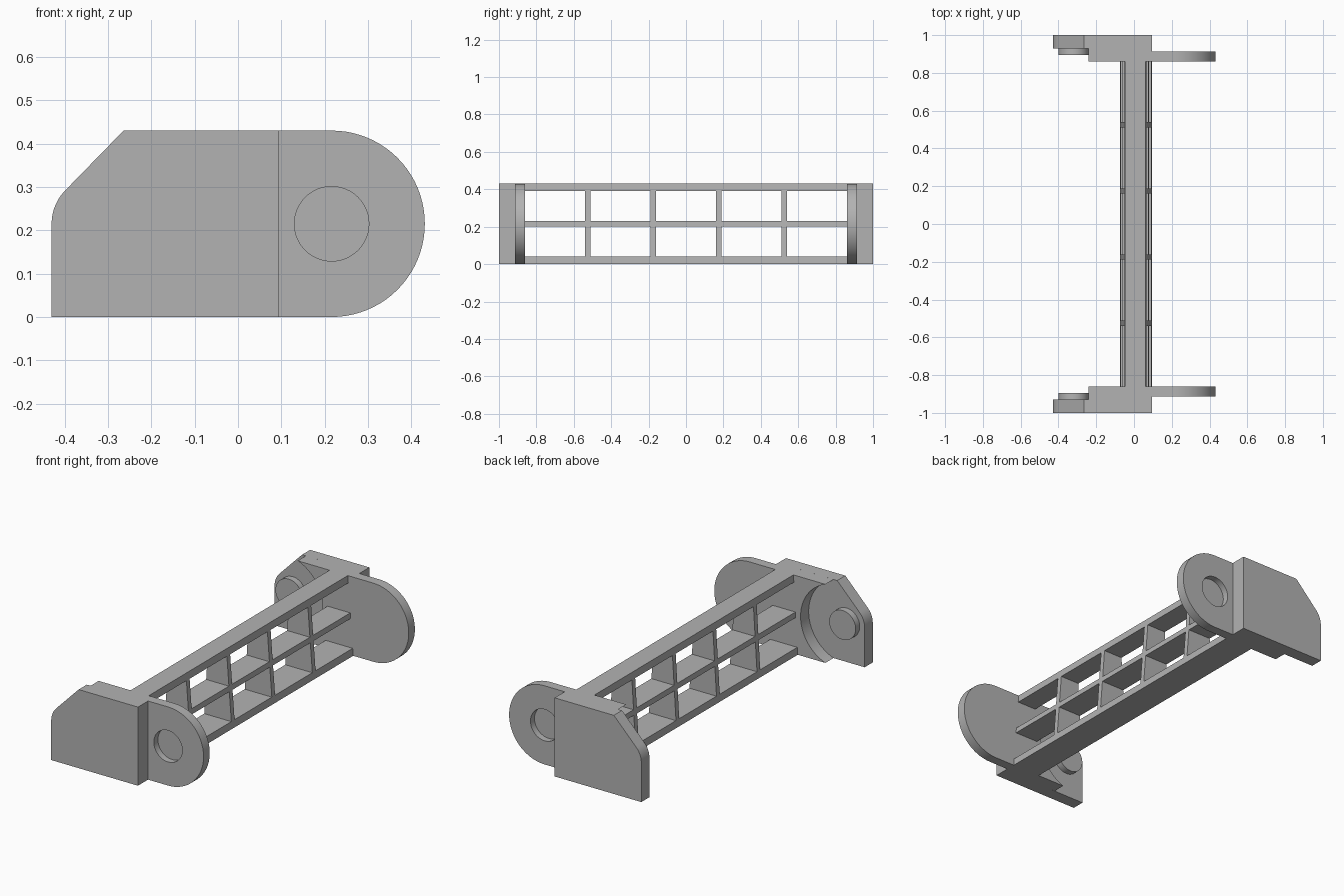
import bpy, bmesh
from math import sin, cos, radians

cube = bpy.data.objects.get("Cube")
if cube:
    bpy.data.objects.remove(cube, do_unlink=True)

grey = bpy.data.materials.new("plain grey")
grey.use_nodes = True
colour = (0.45, 0.45, 0.45, 1)
grey.diffuse_color = colour
grey.node_tree.nodes["Principled BSDF"].inputs["Base Color"].default_value = colour

HEIGHT = 0.43
MID = HEIGHT / 2
PIN_X, EYE_X = -0.32, 0.216      # pivot centres at the two ends
INNER, OUTER = 0.86, 1.0         # end block faces
BLOCK_X = 0.095


def arc(cx, r, start, end, steps):
    """Points on an arc at mid height, angles in degrees."""
    angles = [radians(start + (end - start) * i / steps) for i in range(steps + 1)]
    return [(cx + r * cos(a), MID + r * sin(a)) for a in angles]


def prism(name, profile, y0, y1, mirrored=True):
    """Extrude an x-z profile from y0 to y1, optionally mirrored to the front."""
    bm = bmesh.new()
    face = bm.faces.new([bm.verts.new((x, y0, z)) for x, z in profile])
    new = bmesh.ops.extrude_face_region(bm, geom=[face])["geom"]
    verts = [v for v in new if isinstance(v, bmesh.types.BMVert)]
    bmesh.ops.translate(bm, verts=verts, vec=(0, y1 - y0, 0))
    bmesh.ops.recalc_face_normals(bm, faces=bm.faces)
    mesh = bpy.data.meshes.new(name)
    bm.to_mesh(mesh)
    bm.free()
    mesh.materials.append(grey)
    obj = bpy.data.objects.new(name, mesh)
    bpy.context.collection.objects.link(obj)
    if mirrored:
        obj.modifiers.new("mirror", 'MIRROR').use_axis = (False, True, False)
    return obj


def activate(obj):
    bpy.ops.object.select_all(action='DESELECT')
    obj.select_set(True)
    bpy.context.view_layer.objects.active = obj


# Outer cheek plates with a rounded, chamfered corner
cheek = prism("cheek_plate",
              [(-0.43, 0), (BLOCK_X, 0), (BLOCK_X, HEIGHT), (-0.264, HEIGHT)]
              + arc(PIN_X, 0.11, 135, 180, 10), 0.93, OUTER)

# Inner blocks, hollowed on one side to clear the neighbouring lug
block = prism("end_block",
              [(BLOCK_X, 0), (BLOCK_X, HEIGHT)] + arc(PIN_X, 0.229, 69.8, -69.8, 32),
              INNER, 0.93)

# Pivot pins on the inside of the cheeks
pin = prism("pivot_pin", arc(PIN_X, 0.08, 0, 352.5, 47), 0.895, 0.93)

# Rounded lugs with a blind pivot socket on the outside
lug = prism("lug", [(BLOCK_X, HEIGHT), (BLOCK_X, 0)] + arc(EYE_X, MID, -90, 90, 40),
            INNER, 0.913)
cutter = prism("socket_cutter", arc(EYE_X, 0.086, 0, 352.5, 47), 0.878, 0.95, False)
cutter.hide_render = True
socket = lug.modifiers.new("socket", 'BOOLEAN')
socket.operation = 'DIFFERENCE'
socket.object = cutter
activate(lug)
bpy.ops.object.modifier_move_to_index(modifier="socket", index=0)
bpy.ops.object.modifier_apply(modifier="socket")
bpy.data.objects.remove(cutter, do_unlink=True)


# Tapered lattice web: wider at the bottom than at the top
def band(z0, z1):
    def side(a, b, z):
        return (a + (b - a) * z / HEIGHT, z)
    return [side(-0.074, -0.048, z0), side(BLOCK_X, 0.062, z0),
            side(BLOCK_X, 0.062, z1), side(-0.074, -0.048, z1)]


for name, z0, z1 in (("bottom_rail", 0, 0.04), ("middle_rail", 0.2, 0.23),
                     ("top_rail", 0.39, HEIGHT)):
    prism(name, band(z0, z1), -INNER, INNER, False)

for name, z0, z1 in (("lower_divider", 0.04, 0.2), ("upper_divider", 0.23, 0.39)):
    for y in (0.175, 0.525):
        prism(name, band(z0, z1), y - 0.014, y + 0.014)

# Smooth the curved walls, keeping the corners crisp
for obj in (cheek, block, pin, lug):
    activate(obj)
    bpy.ops.object.shade_smooth_by_angle(angle=radians(30))
